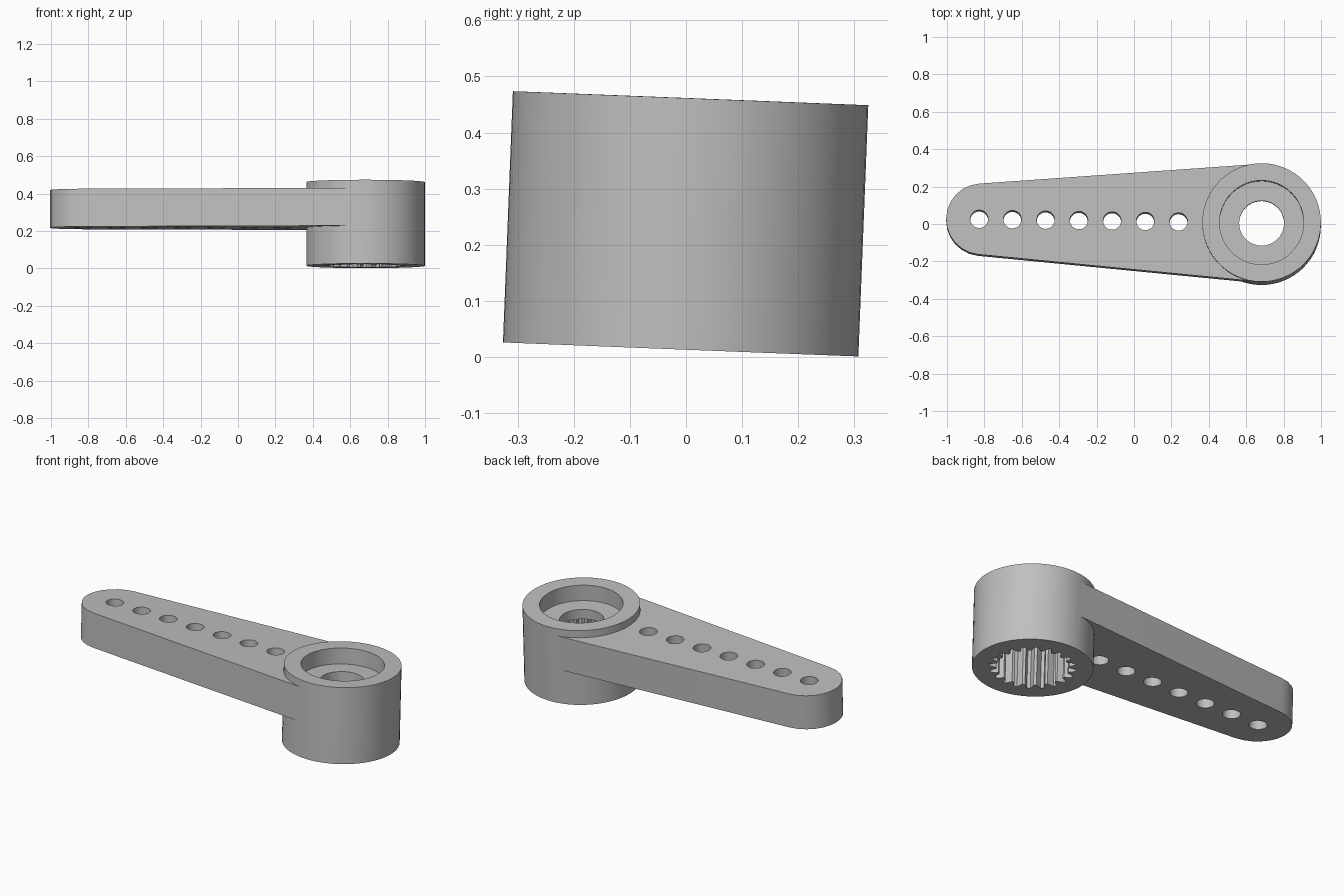
import bpy, bmesh
from math import pi, sin, cos, asin, radians

cube = bpy.data.objects.get("Cube")
if cube:
    bpy.data.objects.remove(cube, do_unlink=True)

grey = bpy.data.materials.new("grey plastic")
grey.use_nodes = True
colour = (0.52, 0.52, 0.52, 1)
grey.diffuse_color = colour
grey.node_tree.nodes["Principled BSDF"].inputs["Base Color"].default_value = colour

HUB_R, HUB_H = 0.317, 0.448
TIP_R, TIP_X = 0.19, -1.497
ARM_LOW, ARM_TOP = 0.203, 0.405
WEB_LOW, WEB_TOP = 0.297, 0.355


def prism(name, outline, low, high):
    """Extrude a flat outline between two heights."""
    bm = bmesh.new()
    base = bm.faces.new([bm.verts.new((x, y, low)) for x, y in outline])
    top = bmesh.ops.extrude_face_region(bm, geom=[base])["geom"]
    verts = [v for v in top if isinstance(v, bmesh.types.BMVert)]
    bmesh.ops.translate(bm, verts=verts, vec=(0, 0, high - low))
    bmesh.ops.recalc_face_normals(bm, faces=bm.faces)
    mesh = bpy.data.meshes.new(name)
    bm.to_mesh(mesh)
    bm.free()
    mesh.materials.append(grey)
    obj = bpy.data.objects.new(name, mesh)
    bpy.context.collection.objects.link(obj)
    return obj


def arc(x, r, start, end, n):
    return [(x + r * cos(start + (end - start) * i / n),
             r * sin(start + (end - start) * i / n)) for i in range(n + 1)]


def circle(x, r, n):
    return arc(x, r, 0, 2 * pi, n)[:-1]


def combine(target, tool, operation):
    """Apply a boolean and discard the tool."""
    mod = target.modifiers.new(tool.name, "BOOLEAN")
    mod.operation, mod.object, mod.solver = operation, tool, "EXACT"
    bpy.context.view_layer.objects.active = target
    bpy.ops.object.modifier_apply(modifier=mod.name)
    bpy.data.objects.remove(tool, do_unlink=True)


# Hub and tapered arm, whose sides run tangent to the hub
horn = prism("servo_arm", circle(0, HUB_R, 64), 0, HUB_H)
lean = pi / 2 + asin((HUB_R - TIP_R) / -TIP_X)
inner = HUB_R - 0.002
outline = arc(TIP_X, TIP_R, lean, 2 * pi - lean, 12)
outline += [(inner * cos(lean), -inner * sin(lean)), (inner * cos(lean), inner * sin(lean))]
combine(horn, prism("arm", outline, ARM_LOW, ARM_TOP), "UNION")

# Screw recess and through hole
combine(horn, prism("recess", circle(0, 0.225, 48), WEB_TOP, HUB_H + 0.1), "DIFFERENCE")
combine(horn, prism("screw_hole", circle(0, 0.12, 40), 0.1, HUB_H), "DIFFERENCE")

# Toothed socket underneath
teeth = 20
spline = []
for i in range(teeth):
    for k, r in enumerate((0.227, 0.227, 0.19, 0.19)):
        a = 2 * pi * (i + k / 4) / teeth
        spline.append((r * cos(a), r * sin(a)))
combine(horn, prism("socket", spline, -0.1, WEB_LOW), "DIFFERENCE")

# Row of linkage holes
for i in range(7):
    hole = prism("linkage_hole", circle(-0.444 - 0.1777 * i, 0.048, 24), 0.1, 0.6)
    combine(horn, hole, "DIFFERENCE")

# Smooth walls, sharp rims, slight overall tilt
bpy.ops.object.select_all(action="DESELECT")
horn.select_set(True)
bpy.context.view_layer.objects.active = horn
bpy.ops.object.shade_smooth_by_angle(angle=radians(30))
horn.location = (0.682, -0.0095, 0.0135)
horn.rotation_euler = (radians(-2.26), 0, radians(-0.77))
